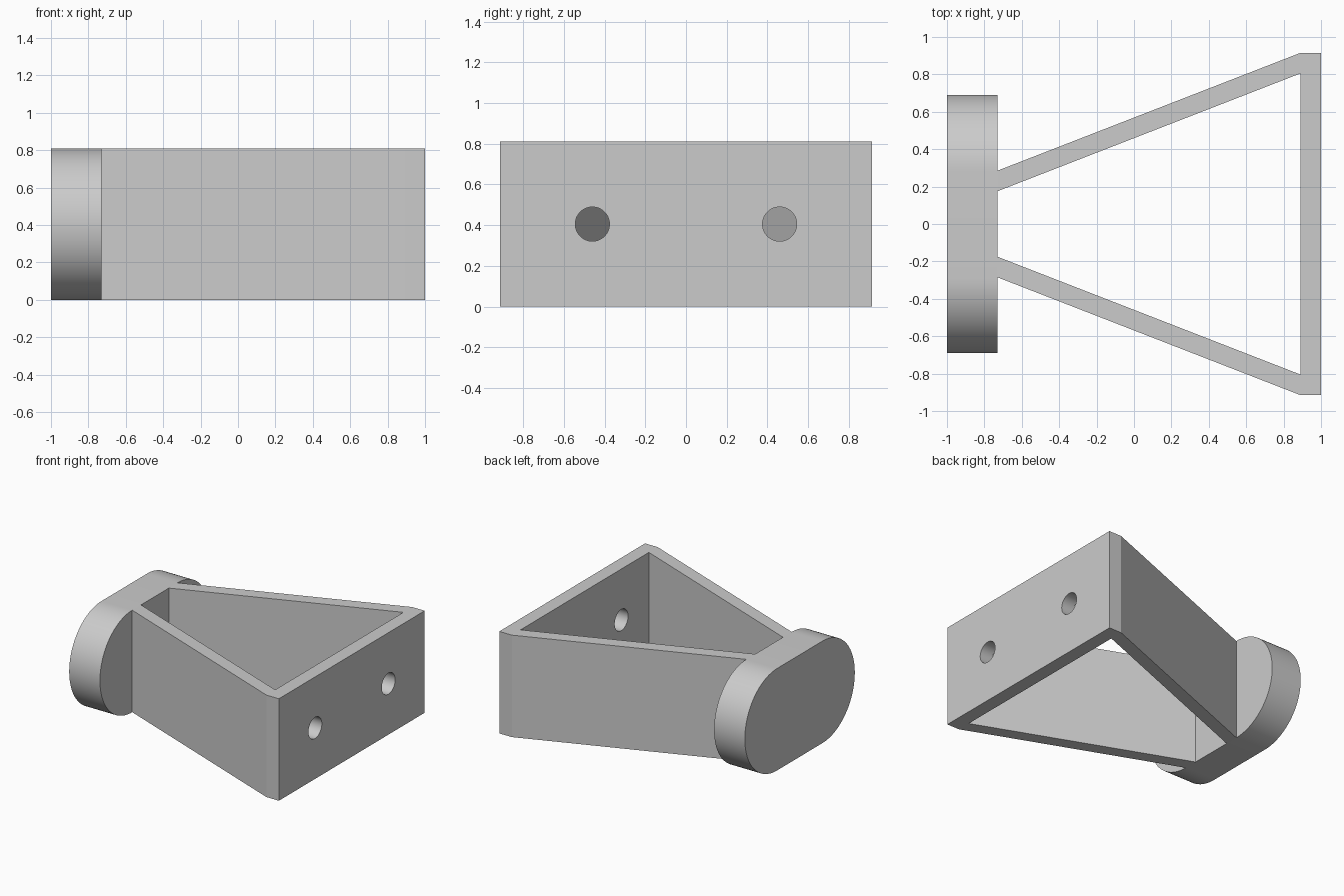
import bpy
import bmesh
from math import cos, sin, pi, radians
from mathutils import Matrix, Vector

default_cube = bpy.data.objects.get("Cube")
if default_cube:
    bpy.data.objects.remove(default_cube, do_unlink=True)

HEIGHT = 0.81
JOINT_X = -0.73      # where the arms meet the rounded plate
WALL_X = 0.89        # inner side of the mounting wall

grey = bpy.data.materials.new("plain_grey")
grey.use_nodes = True
grey.diffuse_color = (0.6, 0.6, 0.6, 1)
grey.node_tree.nodes["Principled BSDF"].inputs["Base Color"].default_value = (0.6, 0.6, 0.6, 1)


def make_prism(name, outline, direction):
    """Extrude a closed outline of 3D points along a direction."""
    bm = bmesh.new()
    face = bm.faces.new([bm.verts.new(p) for p in outline])
    extruded = bmesh.ops.extrude_face_region(bm, geom=[face])["geom"]
    moved = [v for v in extruded if isinstance(v, bmesh.types.BMVert)]
    bmesh.ops.translate(bm, verts=moved, vec=Vector(direction))
    bmesh.ops.recalc_face_normals(bm, faces=bm.faces)
    mesh = bpy.data.meshes.new(name)
    bm.to_mesh(mesh)
    bm.free()
    mesh.materials.append(grey)
    obj = bpy.data.objects.new(name, mesh)
    bpy.context.collection.objects.link(obj)
    return obj


def select_only(obj):
    bpy.ops.object.select_all(action="DESELECT")
    obj.select_set(True)
    bpy.context.view_layer.objects.active = obj


# Bracket frame: two splayed arms joined by the mounting wall
half = [(JOINT_X, 0.175), (JOINT_X, 0.285), (WALL_X, 0.915), (1, 0.915)]
inner = (WALL_X, 0.805)
upper = [inner] + half
lower = [(x, -y) for x, y in reversed(upper)]
frame = make_prism("bracket_frame", [(x, y, 0) for x, y in upper + lower], (0, 0, HEIGHT))

# Two screw holes through the mounting wall
bm = bmesh.new()
for side in (-1, 1):
    place = Matrix.Translation((0.95, side * 0.46, HEIGHT / 2)) @ Matrix.Rotation(pi / 2, 4, "Y")
    bmesh.ops.create_cone(bm, cap_ends=True, segments=48, radius1=0.084, radius2=0.084,
                          depth=0.3, matrix=place)
cutter_mesh = bpy.data.meshes.new("screw_hole_cutter")
bm.to_mesh(cutter_mesh)
bm.free()
cutter_mesh.materials.append(grey)
cutter = bpy.data.objects.new("screw_hole_cutter", cutter_mesh)
cutter.hide_render = True
bpy.context.collection.objects.link(cutter)

cut = frame.modifiers.new("screw_holes", "BOOLEAN")
cut.operation = "DIFFERENCE"
cut.solver = "EXACT"
cut.object = cutter
select_only(frame)
bpy.ops.object.modifier_apply(modifier=cut.name)
bpy.data.objects.remove(cutter, do_unlink=True)

# Rounded end plate: a rectangle with half-round ends
radius = HEIGHT / 2
straight = 0.285
steps = 48
outline = []
for side in (1, -1):
    for i in range(steps + 1):
        a = -pi / 2 + pi * i / steps
        outline.append((-1, side * (straight + radius * cos(a)), radius + side * radius * sin(a)))
plate = make_prism("rounded_end_plate", outline, (1 + JOINT_X, 0, 0))

for part in (frame, plate):
    select_only(part)
    bpy.ops.object.shade_smooth_by_angle(angle=radians(15))
